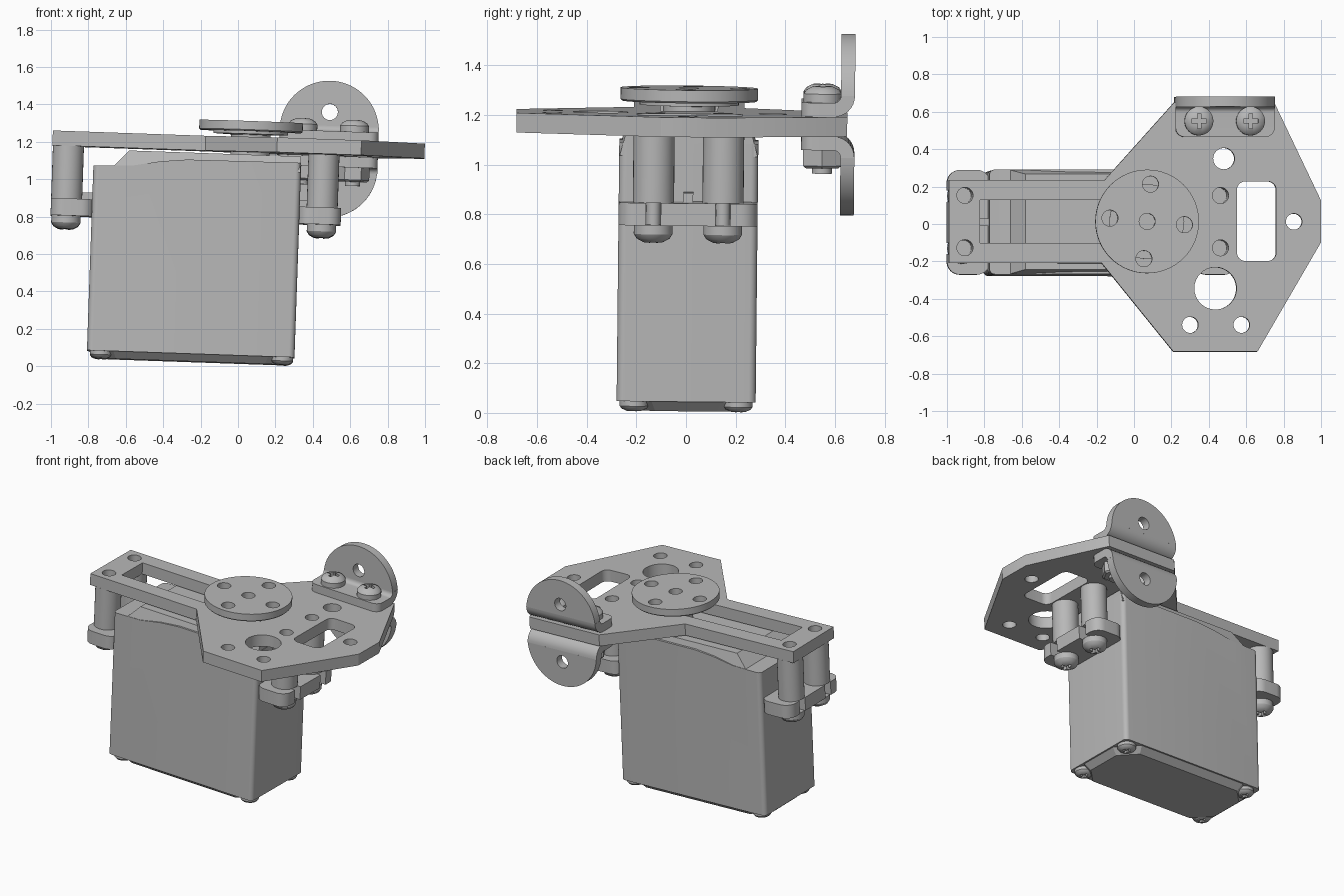
import bpy, bmesh
from math import radians, sin, cos, pi
from mathutils import Matrix

if "Cube" in bpy.data.objects:
    bpy.data.objects.remove(bpy.data.objects["Cube"])

grey = bpy.data.materials.new("plain grey")
grey.use_nodes = True
grey.diffuse_color = (0.48, 0.48, 0.48, 1)
grey.node_tree.nodes["Principled BSDF"].inputs["Base Color"].default_value = (0.48, 0.48, 0.48, 1)
parts = []


def finish(name, bm):
    bmesh.ops.recalc_face_normals(bm, faces=bm.faces[:])
    me = bpy.data.meshes.new(name)
    bm.to_mesh(me)
    bm.free()
    me.materials.append(grey)
    ob = bpy.data.objects.new(name, me)
    bpy.context.collection.objects.link(ob)
    parts.append(ob)
    return ob


def prism(name, pts, lo, hi, axis="z", taper=None):
    """Extrude an outline along an axis; taper gives the far outline."""
    place = {"z": lambda a, b, c: (a, b, c),
             "y": lambda a, b, c: (a, c, b),
             "x": lambda a, b, c: (c, a, b)}[axis]
    bm = bmesh.new()
    one = [bm.verts.new(place(a, b, lo)) for a, b in pts]
    two = [bm.verts.new(place(a, b, hi)) for a, b in (taper or pts)]
    bm.faces.new(one)
    bm.faces.new(two)
    n = len(pts)
    for i in range(n):
        j = (i + 1) % n
        bm.faces.new((one[i], one[j], two[j], two[i]))
    return finish(name, bm)


def lathe(name, profile, x, y, n=32):
    """Revolve (radius, z) points about a vertical axis."""
    bm = bmesh.new()
    vs = [bm.verts.new((x + r, y, z)) for r, z in profile]
    es = [bm.edges.new(p) for p in zip(vs, vs[1:])]
    bmesh.ops.spin(bm, geom=vs + es, cent=(x, y, 0), axis=(0, 0, 1), angle=2 * pi, steps=n)
    bmesh.ops.remove_doubles(bm, verts=bm.verts[:], dist=1e-5)
    return finish(name, bm)


def cyl(name, x, y, r, z0, z1, n=32):
    return lathe(name, [(0, z0), (r, z0), (r, z1), (0, z1)], x, y, n)


def arc(cx, cy, r, a0, a1, n=8):
    return [(cx + r * cos(radians(a0 + (a1 - a0) * i / n)),
             cy + r * sin(radians(a0 + (a1 - a0) * i / n))) for i in range(n + 1)]


def rect(x0, x1, y0, y1, r=0.0):
    if not r:
        return [(x0, y0), (x1, y0), (x1, y1), (x0, y1)]
    return (arc(x1 - r, y0 + r, r, -90, 0) + arc(x1 - r, y1 - r, r, 0, 90)
            + arc(x0 + r, y1 - r, r, 90, 180) + arc(x0 + r, y0 + r, r, 180, 270))


def cut(ob, cutters):
    for c in cutters:
        m = ob.modifiers.new("cut", "BOOLEAN")
        m.operation, m.solver, m.object = "DIFFERENCE", "EXACT", c
    dg = bpy.context.evaluated_depsgraph_get()
    ob_mesh = bpy.data.meshes.new_from_object(ob.evaluated_get(dg))
    ob.modifiers.clear()
    ob.data = ob_mesh
    for c in cutters:
        parts.remove(c)
        bpy.data.objects.remove(c)


def screw_head(name, x, y, z, r, h, d):
    """Domed head with a cross recess; d is +1 facing up, -1 facing down."""
    dome = [(0, 0), (r, 0), (r, h * 0.5), (r * 0.85, h * 0.75), (r * 0.5, h * 0.95), (0, h)]
    ob = lathe(name, [(a, z + d * b) for a, b in dome], x, y)
    a, b = r * 0.52, r * 0.13
    lo, hi = sorted((z + d * h * 0.6, z + d * h * 1.3))
    cross = [(a, -b), (a, b), (b, b), (b, a), (-b, a), (-b, b),
             (-a, b), (-a, -b), (-b, -b), (-b, -a), (b, -a), (b, -b)]
    cut(ob, [prism("cutter", [(x + p, y + q) for p, q in cross], lo, hi)])


# Mounting plate: long slotted arm with a wide faceted end
P0, P1 = 1.144, 1.223
plate = prism("mounting_plate", [(-1.033, -.222), (-.215, -.222), (.168, -.695), (.618, -.695),
              (.957, -.112), (.957, .115), (.708, .637), (.172, .637), (-.2, .222), (-1.033, .222)], P0, P1)
POSTS = [(x, y) for x in (-.947, .42) for y in (-.14, .14)]
holes = [(x, y, .043) for x, y in POSTS] + [
    (.438, .337, .057), (.813, 0, .043), (.393, -.357, .113), (.258, -.552, .043), (.533, -.552, .043)]
cut(plate, [cyl("cutter", x, y, r, 1, 1.4) for x, y, r in holes] + [
    prism("cutter", rect(-.867, .2, -.115, .115), 1, 1.4),
    prism("cutter", rect(.508, .718, -.21, .215, .045), 1, 1.4)])

# Motor housing with a slightly rising top
housing = prism("motor_housing", rect(-.81, .30, -.28, .28, .03), .055, 1.2)
cut(housing, [prism("cutter", [(-1, 1.043), (-.81, 1.043), (-.6, 1.05), (-.45, 1.078), (-.31, 1.092),
                               (.5, 1.097), (.5, 1.5), (-1, 1.5)], -1, 1, "y")])
prism("housing_lid", rect(-.70, .298, -.278, .278), 1.045, 1.13, taper=rect(-.62, .298, -.255, .255))


# Bevelled base cover with cut corners for the screws
def cover(inset):
    x0, x1, y, c = -.80 + inset, .29 - inset, .27 - inset, .13 - inset * .6
    return [(x0 + c, -y), (x1 - c, -y), (x1, -y + c), (x1, y - c),
            (x1 - c, y), (x0 + c, y), (x0, y - c), (x0, -y + c)]


prism("base_cover", cover(.04), .015, .056, taper=cover(0))
for x in (-.735, .235):
    for y in (-.21, .21):
        screw_head("base_screw", x, y, .057, .058, .045, -1)

# Mounting ears with open slots and stiffening ribs
for side, x0, x1 in (("right", -1.03, -.80), ("left", .29, .522)):
    ear = prism(side + "_ear", rect(x0, x1, -.28, .28, .07), .771, .862)
    s0, s1 = (-1.2, -.947) if x0 < 0 else (.42, .7)
    cut(ear, [prism("cutter", rect(s0, s1, y - .03, y + .03), .7, .95) for y in (-.14, .14)])
    r0, r1 = (-.9, -.805) if x0 < 0 else (.295, .39)
    prism(side + "_ear_rib", rect(r0, r1, -.02, .02), .85, .90)

# Hollow standoffs with screws entering from below
for x, y in POSTS:
    lathe("standoff", [(0, .95), (.043, .95), (.043, P0), (.083, P0), (.083, .862), (0, .862)], x, y)
    cyl("standoff_screw_shank", x, y, .029, .765, .87, 16)
    screw_head("standoff_screw_head", x, y, .772, .078, .075, -1)

# Output shaft and round horn
HX = .025
lathe("output_shaft", [(0, 1.12), (.105, 1.12), (.105, 1.238), (.2, 1.242), (.2, 1.258), (0, 1.258)], HX, 0, 48)
horn = lathe("output_horn", [(0, 1.257), (.27, 1.257), (.277, 1.264), (.277, 1.31), (0, 1.31)], HX, 0, 64)
spots = [(HX, 0)] + [(HX + .2 * cos(a), .2 * sin(a)) for a in [radians(85 + 90 * i) for i in range(4)]]
cut(horn, [cyl("cutter", x, y, .043, 1.2, 1.4) for x, y in spots])

# Pair of bent brackets clamped above and below the plate edge
BX, T = .443, .056
MID = (P0 + P1) / 2
for d, name in ((1, "upper"), (-1, "lower")):
    flip = lambda z: MID + d * (z - MID)
    yc, zc = .667 - .085, P1 + .085
    strip = [(.452, P1)] + arc(yc, zc, .085, -90, 0) + arc(yc, zc, .085 - T, 0, -90) + [(.452, P1 + T)]
    foot = prism(name + "_bracket_foot", [(y, flip(z)) for y, z in strip], BX - .265, BX + .265, "x")
    bm = bmesh.new()
    bm.from_mesh(foot.data)
    corners = [e for e in bm.edges if all(v.co.y < .453 for v in e.verts)
               and abs(e.verts[0].co.x - e.verts[1].co.x) < .001]
    bmesh.ops.bevel(bm, geom=corners, offset=.05, segments=6, affect="EDGES", profile=.5)
    bm.to_mesh(foot.data)
    bm.free()
    tab = prism(name + "_bracket_tab", [(x, flip(z)) for x, z in arc(BX, 1.284, .265, 5, 175, 40)],
                .667 - T, .667, "y")
    cut(tab, [prism("cutter", arc(BX, flip(1.382), .043, 0, 350, 35), .5, .8, "y")])

# Bracket bolts and hexagonal nuts
for x in (.302, .578):
    y = .537
    screw_head("bracket_bolt_head", x, y, P1 + T, .077, .066, 1)
    cyl("bracket_bolt_shank", x, y, .04, .99, 1.25)
    nut = [(.04, 1.012), (.075, 1.012), (.088, 1.022), (.088, P0 - T), (.04, P0 - T)]
    lathe("bracket_nut", nut, x, y, 6)

# Lean the whole assembly slightly and shade it
lean = Matrix.Rotation(radians(-.6), 4, "X") @ Matrix.Rotation(radians(2), 4, "Y")
bpy.ops.object.select_all(action="DESELECT")
for ob in parts:
    ob.data.transform(lean)
    ob.select_set(True)
bpy.context.view_layer.objects.active = parts[0]
bpy.ops.object.shade_smooth_by_angle(angle=radians(30))
